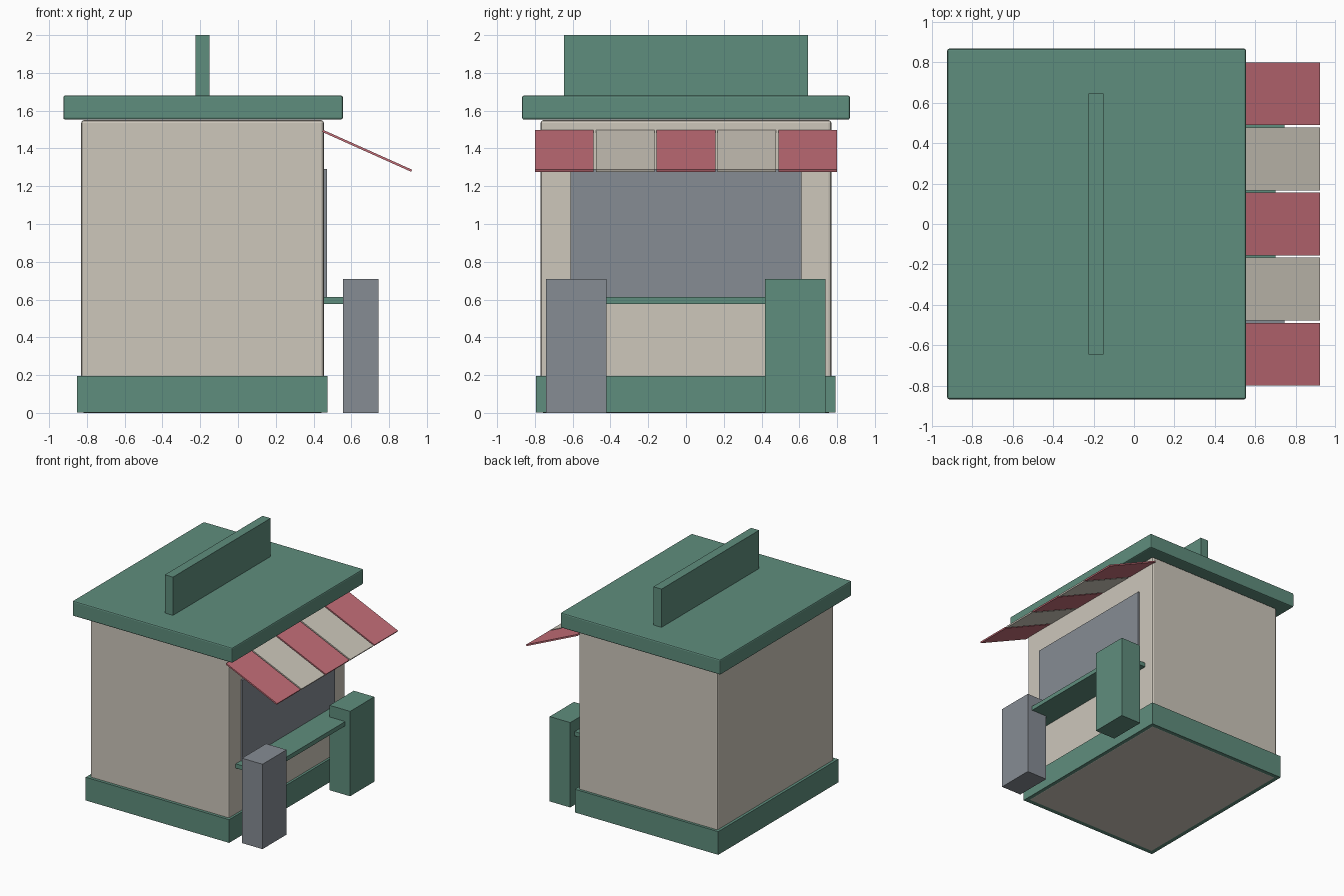
import bpy
from math import atan2, hypot

default = bpy.data.objects.get("Cube")
if default:
    bpy.data.objects.remove(default, do_unlink=True)


def material(name, rgb):
    linear = [(c / 255 / 12.92 if c < 11 else ((c / 255 + 0.055) / 1.055) ** 2.4) for c in rgb]
    mat = bpy.data.materials.new(name)
    mat.use_nodes = True
    mat.diffuse_color = (*linear, 1)
    mat.node_tree.nodes["Principled BSDF"].inputs["Base Color"].default_value = (*linear, 1)
    return mat


GREEN = material("muted green", (95, 141, 125))
CREAM = material("warm cream", (205, 199, 187))
GREY = material("slate grey", (134, 140, 148))
RED = material("dusty red", (196, 110, 120))


def box(name, x, y, z, mat, bevel=0):
    """Box from (min, max) ranges, with an optional rounded edge."""
    bpy.ops.mesh.primitive_cube_add(size=1, location=[sum(r) / 2 for r in (x, y, z)])
    obj = bpy.context.object
    obj.name = name
    obj.scale = [r[1] - r[0] for r in (x, y, z)]
    bpy.ops.object.transform_apply(location=False, rotation=False, scale=True)
    obj.data.materials.append(mat)
    if bevel:
        mod = obj.modifiers.new("soft edges", "BEVEL")
        mod.width = bevel
        mod.segments = 2
    return obj


# Kiosk shell, plinth and flat roof
box("kiosk_body", (-0.83, 0.455), (-0.77, 0.77), (0, 1.55), CREAM, 0.015)
box("plinth", (-0.853, 0.475), (-0.795, 0.792), (0.001, 0.195), GREEN)
box("roof_slab", (-0.925, 0.555), (-0.868, 0.868), (1.553, 1.68), GREEN, 0.01)
box("roof_sign_board", (-0.225, -0.15), (-0.645, 0.645), (1.67, 2.0), GREEN)

# Serving hatch and counter
box("serving_window", (0.44, 0.47), (-0.612, 0.612), (0.6, 1.29), GREY)
box("counter", (0.45, 0.7), (-0.68, 0.68), (0.577, 0.613), GREEN)

# Bins standing either side of the counter
box("right_bin", (0.555, 0.745), (-0.74, -0.422), (0, 0.71), GREY)
box("left_bin", (0.555, 0.745), (0.418, 0.738), (0, 0.71), GREEN)

# Sloping striped awning
inner, outer = (0.448, 1.493), (0.919, 1.282)
run, drop = outer[0] - inner[0], inner[1] - outer[1]
length = hypot(run, drop)
for i in range(5):
    mid = (i - 2) * 0.322
    half = 0.155
    slat = box(f"awning_stripe_{i + 1}", (-length / 2, length / 2), (mid - half, mid + half),
               (-0.006, 0.006), CREAM if i % 2 else RED)
    slat.location.x = (inner[0] + outer[0]) / 2
    slat.location.z = (inner[1] + outer[1]) / 2
    slat.rotation_euler.y = atan2(drop, run)
